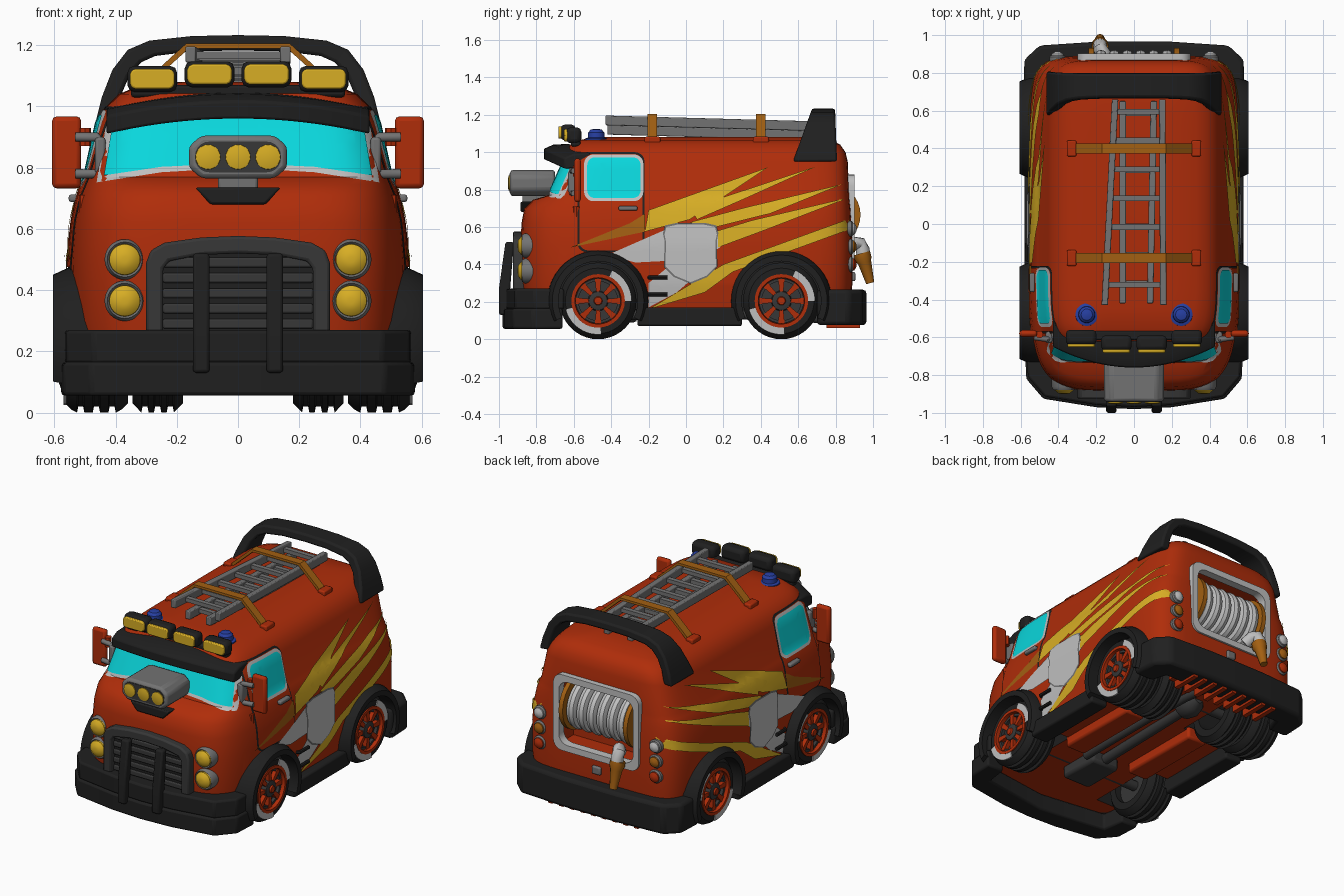
import bpy, bmesh, math
from mathutils import Vector
from mathutils.bvhtree import BVHTree

if "Cube" in bpy.data.objects:
    bpy.data.objects.remove(bpy.data.objects["Cube"])

def mat(name, r, g, b):
    m = bpy.data.materials.new(name); m.diffuse_color = (r, g, b, 1); return m
RED = mat("red paint", .43, .026, .003); BLACK = mat("black trim", .014, .014, .014)
DARK = mat("dark grey", .038, .038, .038); GREY = mat("mid grey", .17, .17, .17)
LIGHT = mat("light grey", .52, .52, .52); GOLD = mat("yellow", .68, .42, .018)
CYAN = mat("cyan glass", .003, .68, .72); BLUE = mat("blue lamp", .02, .05, .36)
ORANGE = mat("orange brown", .36, .115, .006)

# ---------- helpers ----------
def finish(name, bm, m, bevel=0):
    me = bpy.data.meshes.new(name); bm.to_mesh(me); bm.free()
    ob = bpy.data.objects.new(name, me); bpy.context.collection.objects.link(ob)
    me.materials.append(m)
    if bevel:
        b = ob.modifiers.new("bevel", 'BEVEL')
        b.width, b.segments, b.limit_method, b.angle_limit = bevel, 2, 'ANGLE', .6
    return ob

def loft(name, rings, m, loop=False, bevel=0):
    bm = bmesh.new()
    vs = [[bm.verts.new(p) for p in r] for r in rings]
    n = len(vs[0])
    for a, b in list(zip(vs, vs[1:])) + ([(vs[-1], vs[0])] if loop else []):
        for i in range(n):
            j = (i + 1) % n
            bm.faces.new((a[i], a[j], b[j], b[i]))
    if not loop:
        bm.faces.new(vs[0]); bm.faces.new(vs[-1])
    bmesh.ops.recalc_face_normals(bm, faces=bm.faces)
    return finish(name, bm, m, bevel)

def P(axis, u, v, h):
    return {'x': (h, u, v), 'y': (u, h, v), 'z': (u, v, h)}[axis]

def prism(name, pts, axis, a, b, m, bevel=0):
    return loft(name, [[P(axis, u, v, h) for u, v in pts] for h in (a, b)], m, bevel=bevel)

def box(name, c, s, m, bevel=0):
    x, y, z = (k / 2 for k in s)
    pts = [(c[0]-x, c[1]-y), (c[0]+x, c[1]-y), (c[0]+x, c[1]+y), (c[0]-x, c[1]+y)]
    return prism(name, pts, 'z', c[2]-z, c[2]+z, m, bevel)

def lathe(name, prof, axis, c, m, loop=False, seg=32):
    A = [2 * math.pi * i / seg for i in range(seg)]
    return loft(name, [[P(axis, c[0]+r*math.cos(t), c[1]+r*math.sin(t), h) for t in A] for r, h in prof], m, loop)

def tube(name, pts, r, m, seg=12):
    pts = [Vector(p) for p in pts]; rings = []
    rad = r if isinstance(r, list) else [r] * len(pts)
    for i, p in enumerate(pts):
        q = (pts[min(i+1, len(pts)-1)] - pts[max(i-1, 0)]).to_track_quat('Z', 'Y')
        rings.append([p + q @ Vector((rad[i]*math.cos(t), rad[i]*math.sin(t), 0))
                      for t in (2*math.pi*k/seg for k in range(seg))])
    return loft(name, rings, m)

def rrect(u0, u1, v0, v1, r, n=5):
    out = []
    for cu, cv, a0 in ((u1-r, v1-r, 0), (u0+r, v1-r, 90), (u0+r, v0+r, 180), (u1-r, v0+r, 270)):
        for k in range(n + 1):
            t = math.radians(a0 + 90*k/n)
            out.append((cu + r*math.cos(t), cv + r*math.sin(t)))
    return out

def decal(name, pts, axis, s, off, m):
    """Thin sheet: polygon cut on a grid and laid on the body along an axis."""
    bm = bmesh.new()
    bm.faces.new([bm.verts.new(P(axis, u, v, 0)) for u, v in pts])
    bmesh.ops.triangulate(bm, faces=bm.faces[:], ngon_method='EAR_CLIP')
    for no in (P(axis, 1, 0, 0), P(axis, 0, 1, 0)):
        for k in range(-30, 31):
            bmesh.ops.bisect_plane(bm, geom=bm.verts[:]+bm.edges[:]+bm.faces[:],
                                   plane_co=Vector(no)*k*.035, plane_no=no)
    d = Vector(P(axis, 0, 0, s))
    for v in bm.verts:
        hit = skin.ray_cast(v.co + d*3, -d)[0] or skin.find_nearest(v.co + d*.5)[0]
        v.co = hit + d*off
    for f in bm.faces:
        f.normal_update()
        if f.normal.dot(d) < 0: f.normal_flip()
    return finish(name, bm, m)

# ---------- body shell ----------
def ring(z, yf, yb, w, n=64):
    out = []
    for i in range(n):
        t = 2*math.pi*(i + .5)/n; c, s = math.cos(t), math.sin(t)
        e, ly = (8, yb) if s > 0 else (7 if z > .76 else 5, -yf)
        out.append((math.copysign(abs(c)**(2/e), c)*w, math.copysign(abs(s)**(2/e), s)*ly, z))
    return out
LAYERS = [(.16, -.86, .88, .53), (.3, -.88, .89, .55), (.5, -.885, .89, .552), (.62, -.88, .885, .542),
          (.7, -.865, .88, .525), (.745, -.82, .875, .51), (.77, -.735, .873, .495), (.95, -.655, .865, .455),
          (1.0, -.64, .853, .43), (1.04, -.62, .825, .39), (1.065, -.58, .78, .33), (1.08, -.45, .65, .2)]
body = loft("body", [ring(*l) for l in LAYERS], RED)
body.data.materials.append(BLACK)
bm = bmesh.new(); bm.from_mesh(body.data); skin = BVHTree.FromBMesh(bm); bm.free()
WY = (-.47, .51)
cutters = [lathe("cutter", [(.235, s*(.3 if y < 0 else .15)), (.235, s*.7)], 'x', (y, .21), RED, seg=40)
           for y in WY for s in (1, -1)] + [box("cutter", (0, .92, .64), (.54, .36, .42), RED)]
bpy.context.view_layer.objects.active = body
for c in cutters:
    b = body.modifiers.new("cut", 'BOOLEAN'); b.object, b.operation, b.solver = c, 'DIFFERENCE', 'EXACT'
    bpy.ops.object.modifier_apply(modifier=b.name)
    bpy.data.objects.remove(c)
for f in body.data.polygons:   # wheel wells black
    c = f.center
    f.material_index = int(abs(c.x) < .48 and min(math.hypot(c.y-y, c.z-.21) for y in WY) < .24)

# ---------- wheels, arches, side paint ----------
def tyre_profile(a, b):
    g = [(.13, a), (.175, a), (.195, a+.02)]
    for k in (1, 2, 3):
        x = a + (b-a)*k/4
        g += [(.205, x-.012), (.185, x-.008), (.185, x+.008), (.205, x+.012)]
    return g + [(.195, b-.02), (.175, b), (.13, b)]
STRIPES = [[(.44, .92), (-.2, .69), (-.22, .575), (.02, .64), (-.05, .685), (.0, .715)],
           [(.70, .925), (.02, .70), (.06, .64), (.3, .745)],
           [(.84, .83), (.3, .70), (.02, .625), (.16, .6), (.45, .672)],
           [(.88, .76), (.35, .635), (.17, .58), (.17, .49), (.4, .575)],
           [(.875, .645), (.2, .40), (-.2, .16), (.1, .25), (.25, .36), (.5, .48), (.87, .585)]]
SILVER = [[(.34, .6), (.15, .55), (.15, .47)], [(-.1, .59), (-.42, .45), (-.27, .41), (-.08, .42)],
          [(.16, .43), (-.08, .40), (-.2, .30), (-.2, .17), (-.05, .25)]]
SHIELD = [(.03, .6), (.1, .612), (.155, .6), (.165, .56), (.148, .48), (.16, .39), (.11, .34), (.025, .305),
          (-.06, .34), (-.11, .39), (-.098, .48), (-.115, .56), (-.105, .6), (-.05, .612)]
for s in (1, -1):
    for y in WY:
        for a, b in ([(.36, .565)] if y < 0 else [(.36, .565), (.18, .345)]):
            lathe("tyre", [(r, s*x) for r, x in tyre_profile(a, b)], 'x', (y, .205), BLACK, True, 40)
        for a0, a1 in ((0, 65), (195, 275)):
            T = [math.radians(a0 + (a1-a0)*k/10) for k in range(11)]
            pts = [(y + r*math.cos(t), .205 + r*math.sin(t)) for r, q in ((.18, T), (.143, T[::-1])) for t in q]
            prism("whitewall", pts, 'x', s*.56, s*.570, LIGHT)
        lathe("rim", [(.12, s*.5), (.143, s*.5), (.143, s*.572), (.124, s*.572)], 'x', (y, .205), RED, True)
        lathe("rim_back", [(.135, s*.40), (.135, s*.53)], 'x', (y, .205), DARK)
        lathe("rim_inner_ring", [(.105, s*.5), (.12, s*.5), (.12, s*.55), (.105, s*.55)], 'x', (y, .205), DARK, True)
        for k in range(8):
            t = math.pi*k/4; c, n = math.cos(t), math.sin(t)
            pts = [(y + r*c - w*n, .205 + r*n + w*c) for r, w in ((.03, .009), (.12, .017), (.12, -.017), (.03, -.009))]
            prism("spoke", pts, 'x', s*.53, s*.555, RED)
        lathe("hub", [(.055, s*.53), (.05, s*.56), (.03, s*.565)], 'x', (y, .205), DARK, seg=16)
        lathe("hub_cap", [(.026, s*.56), (.02, s*.575)], 'x', (y, .205), RED, seg=10)
        sec = [(.212, .46), (.272, .46), (.268, .555), (.245, .605), (.212, .605)]
        loft("wheel_arch", [[(s*x, y + r*math.cos(t), .205 + r*math.sin(t)) for r, x in sec]
                            for t in (math.radians(-25 + 230*k/28) for k in range(29))], BLACK)
    box("side_skirt", (s*.52, .02, .12), (.12, .56, .10), BLACK, .012)
    for z in (.33, .24):
        tube("side_pipe", [(s*.52, -.21, z), (s*.565, -.19, z), (s*.565, -.1, z)], .011, BLACK, 8)
    decal("door_seam", rrect(-.58, -.222, .465, 1.0, .05), 'x', s, .004, BLACK)
    decal("door", rrect(-.57, -.232, .475, .99, .045), 'x', s, .007, RED)
    for p in SILVER: decal("silver_stripe", p, 'x', s, .008, LIGHT)
    for p in STRIPES: decal("yellow_stripe", p, 'x', s, .0105, GOLD)
    decal("door_stripe", [(-.22, .67), (-.3, .62), (-.62, .49), (-.22, .575)], 'x', s, .0105, ORANGE)
    decal("shield_edge", [(.025 + (u-.025)*1.06, .46 + (v-.46)*1.06) for u, v in SHIELD], 'x', s, .013, GREY)
    decal("shield_plate", SHIELD, 'x', s, .017, LIGHT)
    decal("window_frame", rrect(-.545, -.228, .738, .988, .05), 'x', s, .009, LIGHT)
    decal("side_window", rrect(-.528, -.243, .755, .972, .04), 'x', s, .012, CYAN)
    box("door_handle", (s*.538, -.31, .70), (.03, .1, .025), GREY, .008)
    for z in (.52, .68, .9): tube("hinge", [(s*.5, -.585, z-.03), (s*.5, -.585, z+.03)], .02, RED, 8)
    # mirrors
    box("mirror", (s*.56, -.58, .85), (.095, .035, .235), RED, .015)
    tube("mirror_arm", [(s*.53, -.6, .90), (s*.46, -.61, .90), (s*.445, -.61, .88), (s*.445, -.61, .80),
                        (s*.46, -.61, .78), (s*.53, -.6, .78)], .015, GREY)
    box("mirror_mount", (s*.45, -.60, .84), (.035, .06, .12), GREY, .01)
    # head lamps, tail lamps, beacons
    for z in (.5, .365):
        lathe("headlamp_ring", [(.066, -.8), (.066, -.862), (.057, -.878), (.05, -.87)], 'y', (s*.37, z), GREY)
        lathe("headlamp", [(.053, -.85), (.05, -.88), (.03, -.897), (.01, -.9)], 'y', (s*.37, z), GOLD)
    for z, m in ((.59, LIGHT), (.495, ORANGE), (.40, RED)):
        lathe("tail_lamp_ring", [(.042, .82), (.042, .885), (.034, .893)], 'y', (s*.405, z), GREY, seg=20)
        lathe("tail_lamp", [(.035, .87), (.032, .90), (.012, .912)], 'y', (s*.405, z), m, seg=20)
    lathe("beacon_base", [(.062, 1.04), (.06, 1.072), (.045, 1.078)], 'z', (s*.25, -.48), BLUE, seg=20)
    lathe("beacon", [(.045, 1.07), (.043, 1.105), (.03, 1.12), (.01, 1.125)], 'z', (s*.25, -.48), BLUE, seg=20)
    for x, y, z in ((.093, -.63, 1.105), (.28, -.60, 1.09)):   # roof lights
        box("light_housing", (s*x, y, z), (.162, .08, .085), BLACK, .022)
        prism("roof_light", rrect(s*x-.073, s*x+.073, z-.033, z+.033, .018, 2), 'y', y-.052, y-.03, GOLD, .006)
    prism("bull_bar", [(-.92, .52), (-.965, .52), (-1, .27), (-1, .13), (-.94, .13), (-.94, .27)],
          'x', s*.12-.027, s*.12+.027, BLACK, .01)
box("light_bar", (0, -.59, 1.05), (.7, .05, .04), BLACK, .01)

# ---------- front ----------
def mirrored(half):   # half outline from x>0 to centre
    return half + [(-x, v) for x, v in half[::-1] if x > 0]
decal("windshield_frame", mirrored([(.462, .752), (.43, .95), (.2, .99), (0, 1.0)])
      + [(-.25, .785), (0, .80), (.25, .785)], 'y', -1, .004, LIGHT)
decal("windshield", mirrored([(.438, .775), (.41, .94), (.2, .98), (0, .99)])
      + [(-.25, .803), (0, .815), (.25, .803)], 'y', -1, .008, CYAN)
rings = []
for k in range(-10, 11):
    t = k/10; y = -.76 + .11*t*t; z = 1.0 - .05*t*t
    rings.append([(.43*t, y, z-.04), (.43*t, y, z+.018), (.43*t, y+.05, z+.04), (.43*t, y+.14, z+.045), (.43*t, y+.14, z-.03)])
loft("sun_visor", rings, BLACK, bevel=.008)
arch = mirrored([(.30, .25), (.30, .49), (.285, .53), (.24, .555), (.12, .572), (0, .577)])
hole = mirrored([(.245, .25), (.245, .47), (.225, .495), (.12, .515), (0, .52)])
prism("grille_surround", arch + hole[::-1], 'y', -.925, -.8, DARK, .01)
prism("grille_back", hole, 'y', -.888, -.82, BLACK)
for k in range(5):
    box("grille_slat", (0, -.885, .29 + k*.05), (.49, .03, .032), DARK, .006)
lower = mirrored([(.578, -.66), (.57, -.82), (.48, -.925), (.2, -.97), (0, -.98)]) \
    + mirrored([(.46, -.66), (.44, -.8), (0, -.86)])[::-1]
prism("front_bumper_lip", lower, 'z', .055, .165, BLACK, .012)
prism("front_bumper", [(x*.985, y*.988) for x, y in lower], 'z', .16, .27, BLACK, .012)
prism("air_intake", mirrored([(.12, .765), (.16, .8), (.16, .87), (.12, .905), (0, .905)]) + [(0, .765)],
      'y', -.94, -.70, GREY, .015)
prism("intake_face", rrect(-.14, .14, .785, .885, .045), 'y', -.943, -.93, DARK)
for x in (-.098, 0, .098):
    lathe("intake_lamp", [(.042, -.93), (.04, -.948), (.02, -.953)], 'y', (x, .835), GOLD, seg=20)
box("intake_neck", (0, -.81, .75), (.13, .13, .08), GREY, .01)
prism("intake_base", [(-.09, .68), (.09, .68), (.14, .735), (-.14, .735)], 'y', -.885, -.72, BLACK, .008)

# ---------- roof: ladders, straps, roll bar ----------
def ladder(name, xl, xr, z, y0, y1):
    at = lambda p, t: p[0] + (p[1]-p[0])*t
    for xx in (xl, xr):
        loft(name + "_rail", [[(at(xx, t)+a, y0+(y1-y0)*t, at(z, t)+b) for a, b in
             ((-.017, -.026), (.017, -.026), (.017, .026), (-.017, .026))] for t in (0, 1)], GREY, bevel=.005)
    for k in range(7):
        t = .1 + .14*k; x0, x1 = at(xl, t), at(xr, t)
        box(name + "_rung", ((x0+x1)/2, y0+(y1-y0)*t, at(z, t)), (x1-x0, .03, .025), GREY)
ladder("upper_ladder", (-.155, -.10), (.155, .15), (1.17, 1.14), -.43, .66)
ladder("lower_ladder", (-.06, -.06), (.085, .105), (1.12, 1.09), -.42, .65)
for y in (-.18, .4):
    prism("strap", [(-.34, 1.05), (-.17, 1.205), (.17, 1.205), (.34, 1.05),
                    (.315, 1.05), (.16, 1.19), (-.16, 1.19), (-.315, 1.05)], 'y', y-.026, y+.026, ORANGE)
    for s in (1, -1): box("strap_foot", (s*.33, y, 1.06), (.05, .085, .045), RED, .008)
out = mirrored([(.465, .95), (.445, 1.03), (.41, 1.12), (.36, 1.185), (.29, 1.215), (.15, 1.23), (0, 1.233)])
inn = mirrored([(.40, .95), (.385, 1.03), (.355, 1.1), (.315, 1.145), (.27, 1.165), (.15, 1.18), (0, 1.183)])
loft("roll_bar", [[(a, .57+(z-.95)*.36, z), (a, .81-(z-.95)*.05, z), (b, .80, w), (b, .58+(w-.95)*.36, w)]
                  for (a, z), (b, w) in zip(out, inn)], BLACK, bevel=.012)

# ---------- rear ----------
rear = mirrored([(.585, .70), (.58, .87), (.5, .945), (.2, .965), (0, .965)]) + [(-.45, .70), (-.42, .8), (.42, .8), (.45, .70)]
prism("rear_bumper", rear, 'z', .075, .265, BLACK, .02)
box("rear_fin_plate", (0, .84, .12), (.7, .2, .03), RED)
for k in range(9): box("rear_fin", (-.3 + k*.075, .84, .09), (.03, .18, .06), RED)
loft("reel_frame", [[P('y', u, v, h) for u, v in rrect(-w, w, .64-g, .64+g, .06)]
                    for w, g, h in ((.30, .24, .85), (.30, .24, .902), (.26, .2, .902), (.26, .2, .85))],
     LIGHT, True)
for k in range(6):
    x = -.175 + .07*k
    lathe("hose_coil", [(.12, x-.035), (.15, x-.022), (.157, x), (.15, x+.022), (.12, x+.035)], 'x', (.765, .665), LIGHT)
for s in (1, -1): lathe("reel_disc", [(.168, s*.212), (.168, s*.24)], 'x', (.765, .665), ORANGE)
tube("hose_end", [(-.14, .86, .48), (-.16, .90, .515), (-.18, .93, .51), (-.18, .945, .48), (-.18, .95, .43)], .037, LIGHT)
tube("nozzle", [(-.18, .94, .46), (-.18, .948, .43), (-.18, .955, .41), (-.18, .985, .30)], [.045, .045, .036, .022], ORANGE)
box("rear_latch", (0, .89, .335), (.06, .03, .05), GREY, .008)

# ---------- underside ----------
tube("drive_shaft", [(0, -.5, .13), (0, .51, .15)], .032, DARK)
for y in WY: tube("axle", [(-.45, y, .19), (.45, y, .19)], .032, DARK)
lathe("differential", [(.03, .42), (.075, .46), (.085, .51), (.07, .56), (.03, .6)], 'y', (0, .17), DARK, seg=16)
box("gearbox", (0, -.40, .14), (.2, .28, .1), DARK, .02)
for s in (1, -1): box("chassis_rail", (s*.24, .02, .14), (.14, .56, .08), RED, .015)
tube("exhaust", [(.12, -.3, .13), (.12, .3, .13), (.12, .62, .12), (.12, .80, .10)], .025, DARK)

bpy.ops.object.select_all(action='SELECT')
bpy.ops.object.shade_smooth_by_angle(angle=math.radians(35))

for m in bpy.data.materials:
    if m.users and not m.is_grease_pencil:
        m.use_nodes = True
        m.node_tree.nodes["Principled BSDF"].inputs["Base Color"].default_value = m.diffuse_color
